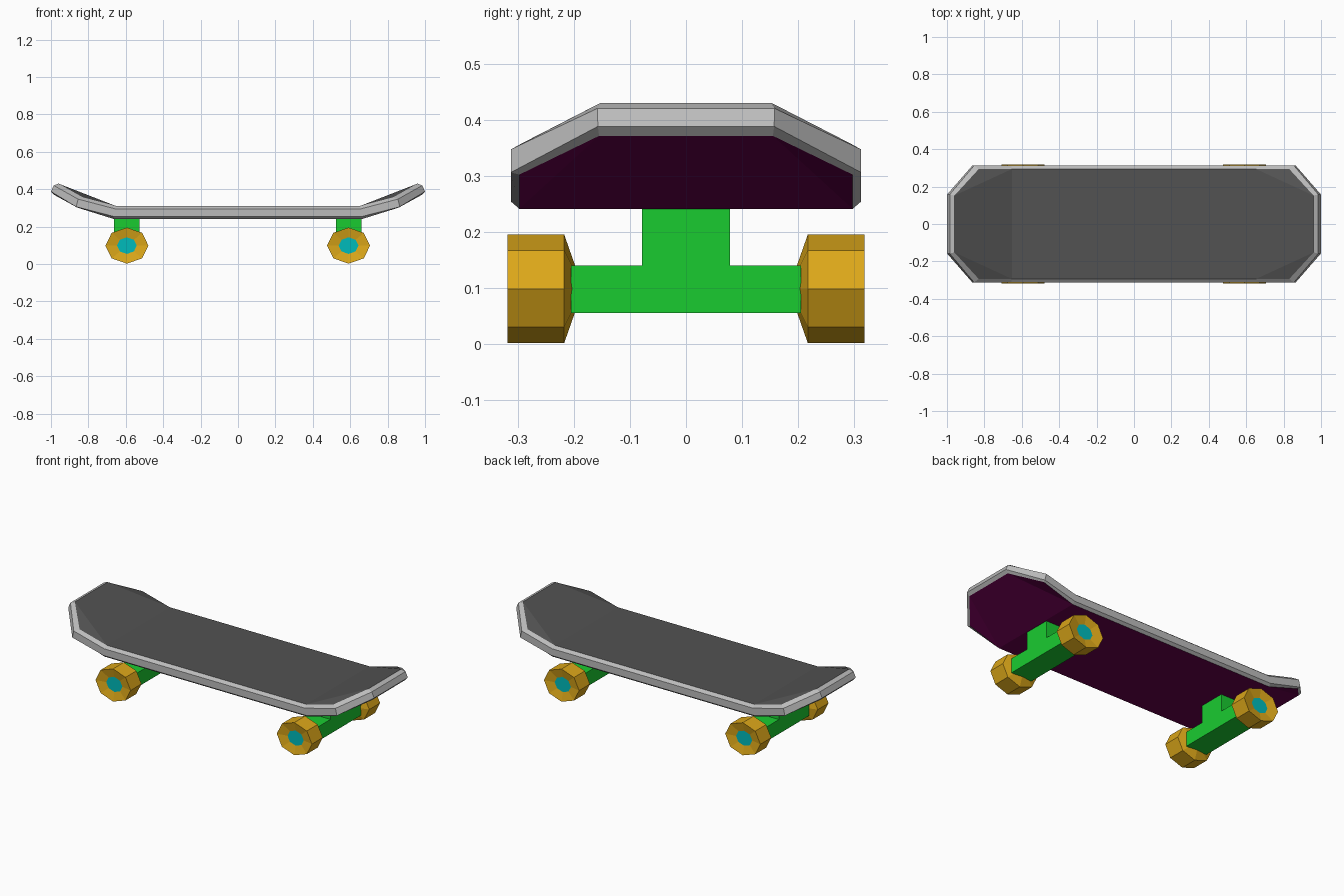
import bpy, bmesh, math

if "Cube" in bpy.data.objects:
    bpy.data.objects.remove(bpy.data.objects["Cube"])


def material(name, rgb):
    m = bpy.data.materials.new(name)
    m.diffuse_color = (*rgb, 1)
    m.use_nodes = True
    m.node_tree.nodes["Principled BSDF"].inputs["Base Color"].default_value = m.diffuse_color
    return m


GRIP = material("dark_grip", (0.085, 0.085, 0.085))
PURPLE = material("purple", (0.13, 0.0, 0.07))
GREEN = material("green", (0.01, 0.6, 0.03))
GOLD = material("gold", (0.72, 0.39, 0.01))
CYAN = material("cyan", (0.0, 0.5, 0.5))
GREY = material("grey", (0.5, 0.5, 0.5))


def finish(name, bm, mats):
    bmesh.ops.recalc_face_normals(bm, faces=bm.faces)
    me = bpy.data.meshes.new(name)
    bm.to_mesh(me)
    bm.free()
    for m in mats:
        me.materials.append(m)
    ob = bpy.data.objects.new(name, me)
    bpy.context.collection.objects.link(ob)
    return ob


# Deck: four stacked outline rings, each given by three points (x, y, z)
# at the bend, the corner and the tip, mirrored to all four quarters
def deck():
    rings = [
        [(0.665, 0.297, 0.241), (0.86, 0.297, 0.302), (0.985, 0.155, 0.371)],
        [(0.662, 0.312, 0.254), (0.865, 0.312, 0.306), (1.0, 0.157, 0.388)],
        [(0.657, 0.312, 0.295), (0.855, 0.312, 0.347), (0.985, 0.158, 0.42)],
        [(0.652, 0.294, 0.31), (0.83, 0.294, 0.357), (0.96, 0.152, 0.43)],
    ]
    bm = bmesh.new()
    loops = []
    for r in rings:
        loop = []
        for sx, sy, pts in ((1, -1, r), (1, 1, r[::-1]), (-1, 1, r), (-1, -1, r[::-1])):
            loop += [bm.verts.new((sx * x, sy * y, z)) for x, y, z in pts]
        loops.append(loop)
    # rim
    for a, b in zip(loops, loops[1:]):
        for i in range(12):
            j = (i + 1) % 12
            bm.faces.new((a[i], a[j], b[j], b[i]))
    # grip surface and underside: middle, kicked ends and corner triangles
    patches = [(11, 0, 5, 6)]
    for k in (0, 6):
        patches += [(k, k + 2, k + 3, k + 5), (k, k + 1, k + 2), (k + 3, k + 4, k + 5)]
    for loop, mat in ((loops[3], 1), (loops[0], 2)):
        for p in patches:
            bm.faces.new([loop[i] for i in p]).material_index = mat
    finish("deck", bm, [GREY, GRIP, PURPLE])


# Truck: T-shaped profile extruded along x
def truck(name, cx):
    half = [(0.205, 0.055), (0.205, 0.14), (0.078, 0.14), (0.078, 0.243)]
    prof = half + [(-y, z) for y, z in half[::-1]]
    bm = bmesh.new()
    f = bm.faces.new([bm.verts.new((cx - 0.068, y, z)) for y, z in prof])
    ext = bmesh.ops.extrude_face_region(bm, geom=[f])
    moved = [v for v in ext["geom"] if isinstance(v, bmesh.types.BMVert)]
    bmesh.ops.translate(bm, verts=moved, vec=(0.136, 0, 0))
    finish(name, bm, [GREEN])


# Wheel: eight-sided turned profile with a dished outer face and a hub
def wheel(name, cx, side):
    prof = [(0.44, 0.198), (1, 0.217), (1, 0.318), (0.46, 0.306)]
    bm = bmesh.new()
    loops = []
    for r, y in prof:
        loops.append([bm.verts.new((cx + 0.115 * r * math.cos(i * math.pi / 4), side * y,
                                    0.0985 + 0.0965 * r * math.sin(i * math.pi / 4)))
                      for i in range(8)])
    for a, b in zip(loops, loops[1:]):
        for i in range(8):
            j = (i + 1) % 8
            bm.faces.new((a[i], a[j], b[j], b[i]))
    bm.faces.new(loops[0])
    bm.faces.new(loops[-1]).material_index = 1
    finish(name, bm, [GOLD, CYAN])


deck()
for end, cx in (("left", -0.594), ("right", 0.591)):
    truck(end + "_truck", cx)
    for row, side in (("front", -1), ("back", 1)):
        wheel(f"{end}_{row}_wheel", cx, side)
